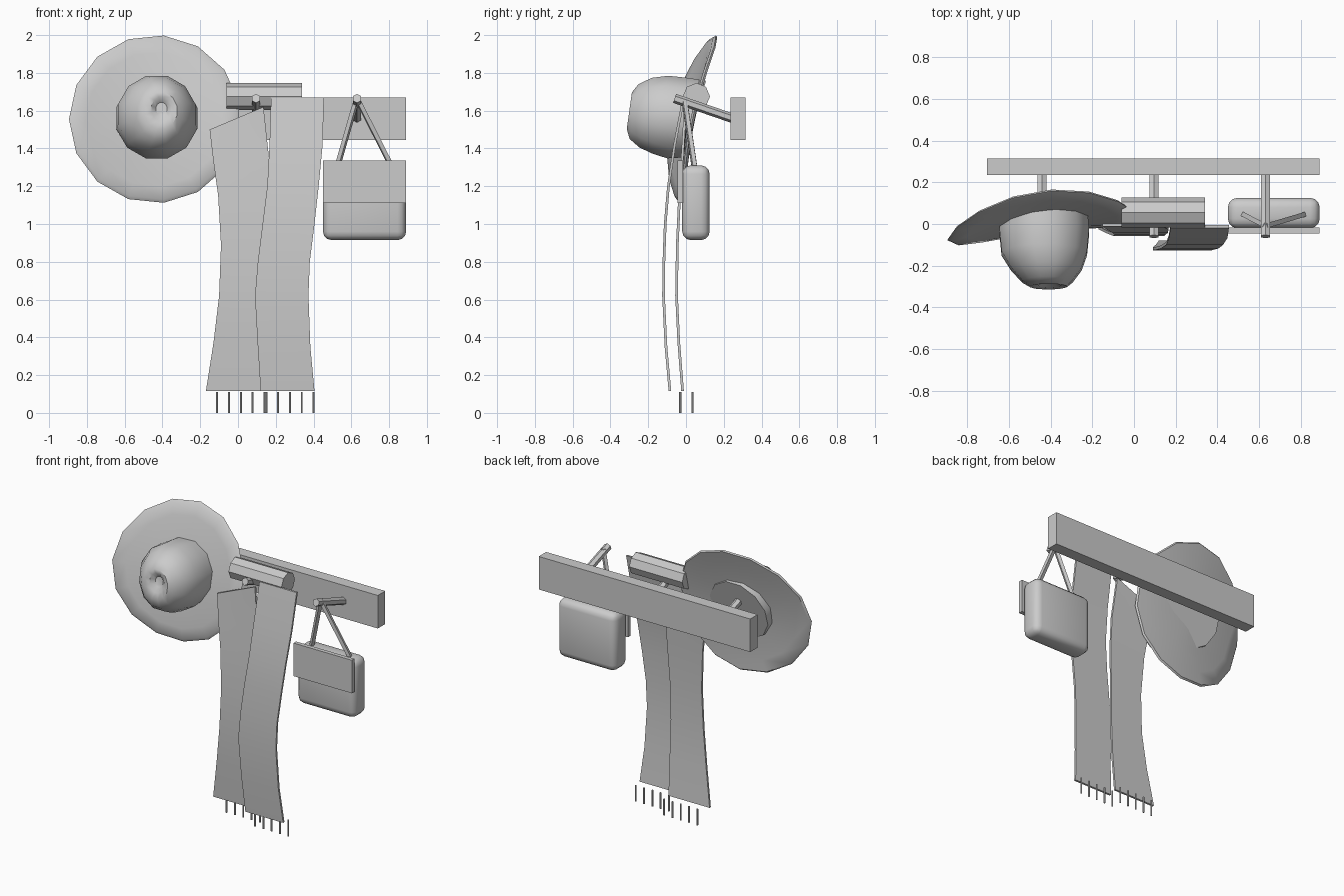
import bpy, bmesh, math
from mathutils import Vector

if "Cube" in bpy.data.objects:
    bpy.data.objects.remove(bpy.data.objects["Cube"])

GREY = bpy.data.materials.new("plain_grey")
GREY.diffuse_color = (0.6, 0.6, 0.6, 1)
GREY.use_nodes = True
GREY.node_tree.nodes["Principled BSDF"].inputs["Base Color"].default_value = GREY.diffuse_color


def finish(name, bm, smooth=None):
    bmesh.ops.recalc_face_normals(bm, faces=bm.faces)
    me = bpy.data.meshes.new(name)
    bm.to_mesh(me)
    bm.free()
    ob = bpy.data.objects.new(name, me)
    bpy.context.collection.objects.link(ob)
    me.materials.append(GREY)
    if smooth:
        bpy.ops.object.select_all(action='DESELECT')
        ob.select_set(True)
        bpy.context.view_layer.objects.active = ob
        bpy.ops.object.shade_smooth_by_angle(angle=math.radians(smooth))
    return ob


def box(name, lo, hi, bevel=0):
    bm = bmesh.new()
    bmesh.ops.create_cube(bm, size=1)
    for v in bm.verts:
        v.co = [(a + b) / 2 + c * (b - a) for a, b, c in zip(lo, hi, v.co)]
    if bevel:
        bmesh.ops.bevel(bm, geom=bm.edges[:], offset=bevel, segments=3,
                        profile=0.5, affect='EDGES')
    return finish(name, bm, 40 if bevel else None)


def rod(name, a, b, r, sides=6, turn=0, smooth=None):
    a, b = Vector(a), Vector(b)
    bm = bmesh.new()
    bmesh.ops.create_cone(bm, cap_ends=True, segments=sides, radius1=r,
                          radius2=r, depth=(b - a).length)
    quat = (b - a).to_track_quat('Z', 'Y')
    for v in bm.verts:
        c, s = math.cos(turn), math.sin(turn)
        p = Vector((v.co.x * c - v.co.y * s, v.co.x * s + v.co.y * c, v.co.z))
        v.co = quat @ p + (a + b) / 2
    return finish(name, bm, smooth)


def loft(bm, rings):
    """Join equal closed rings of points, capping both ends."""
    vs = [[bm.verts.new(p) for p in ring] for ring in rings]
    n = len(vs[0])
    for p, q in zip(vs, vs[1:]):
        for i in range(n):
            bm.faces.new((p[i], p[(i + 1) % n], q[(i + 1) % n], q[i]))
    bm.faces.new(vs[0])
    bm.faces.new(vs[-1])


# Wall board and three sloping pegs
box("board", (-0.705, 0.235, 1.445), (0.89, 0.315, 1.67))
for i, x in enumerate((-0.44, 0.095, 0.63)):
    rod(f"peg_{i + 1}", (x, 0.245, 1.56), (x, -0.06, 1.665), 0.025)


# Hat brim: a wavy tilted disc
def brim_point(t, s, dy):
    wave = s * (0.0925 * math.sin(t) + 0.055 * math.cos(t))
    y = 0.02 + wave - s * s * 0.042 * math.cos(2 * t) + dy
    return (-0.44 + 0.455 * s * math.cos(t), y, 1.555 + 0.445 * s * math.sin(t))


bm = bmesh.new()
angles = [math.tau * (i + 0.5) / 15 for i in range(15)]
steps = [(0.05, -0.01), (0.5, -0.01), (0.8, -0.012), (0.96, -0.012), (1, 0.0),
         (0.98, 0.01), (0.8, 0.01), (0.5, 0.01), (0.05, 0.01)]
loft(bm, [[brim_point(t, s, dy) for t in angles] for s, dy in steps])
finish("hat_brim", bm, 40)

# Hat crown: tilted rings along the axis (x, y, z, radius x, radius z, tilt), dented tip
bm = bmesh.new()
crown = [(-0.43, 0.045, 1.555, 0.215, 0.21, 0.3),
         (-0.43, -0.04, 1.56, 0.222, 0.22, 0.28),
         (-0.43, -0.14, 1.58, 0.212, 0.212, 0.22),
         (-0.42, -0.215, 1.59, 0.175, 0.19, 0.18),
         (-0.415, -0.275, 1.595, 0.125, 0.15, 0.16),
         (-0.41, -0.3, 1.6, 0.09, 0.10, 0.14),
         (-0.405, -0.295, 1.61, 0.055, 0.065, 0.14),
         (-0.405, -0.27, 1.61, 0.03, 0.035, 0.14)]
loft(bm, [[(x + rx * math.cos(t), y + tilt * rz * math.sin(t), z + rz * math.sin(t))
           for t in (math.tau * (i + 0.5) / 12 for i in range(12))]
          for x, y, z, rx, rz, tilt in crown])
finish("hat_crown", bm, 40)


# Scarf: two hanging panels; rows are z left, z right, x left, x right, y
def panel(name, rows, thick=0.014):
    bm = bmesh.new()
    rings = []
    for zl, zr, xl, xr, y in rows:
        cols = [(xl + (xr - xl) * k / 4, zl + (zr - zl) * k / 4) for k in range(5)]
        rings.append([(x, y - thick / 2, z) for x, z in cols] +
                     [(x, y + thick / 2, z) for x, z in reversed(cols)])
    loft(bm, rings)
    finish(name, bm, 40)


panel("scarf_back_panel", [
    (0.115, 0.115, -0.17, 0.14, -0.018), (0.37, 0.37, -0.13, 0.145, -0.038),
    (0.62, 0.62, -0.10, 0.145, -0.05), (0.89, 0.89, -0.09, 0.15, -0.046),
    (1.15, 1.15, -0.105, 0.163, -0.034), (1.33, 1.34, -0.13, 0.165, -0.02),
    (1.50, 1.62, -0.15, 0.135, -0.004)])
panel("scarf_front_panel", [
    (0.115, 0.115, 0.12, 0.405, -0.085), (0.35, 0.35, 0.105, 0.383, -0.106),
    (0.62, 0.62, 0.09, 0.373, -0.119), (0.80, 0.80, 0.105, 0.38, -0.117),
    (1.0, 1.0, 0.13, 0.405, -0.11), (1.20, 1.20, 0.155, 0.427, -0.093),
    (1.42, 1.42, 0.167, 0.448, -0.06), (1.67, 1.67, 0.175, 0.455, -0.012)])

# Scarf fold over the peg
rod("scarf_fold", (-0.06, 0.055, 1.675), (0.34, 0.055, 1.675), 0.072, 8)

# Fringe strands
for name, x0, y in (("back", -0.11, 0.035), ("front", 0.15, -0.03)):
    for i in range(5):
        x = x0 + 0.0625 * i
        rod(f"fringe_{name}_{i + 1}", (x, y, 0), (x, y, 0.11), 0.006)

# Bag with flap and two straps
box("bag_body", (0.45, -0.02, 0.915), (0.89, 0.125, 1.31), 0.045)
box("bag_flap", (0.45, -0.045, 1.11), (0.89, -0.017, 1.335))
for side, x in (("left", 0.525), ("right", 0.815)):
    rod(f"bag_strap_{side}", (x, 0.045, 1.30), (0.63, -0.01, 1.665), 0.016,
        4, math.pi / 4)
